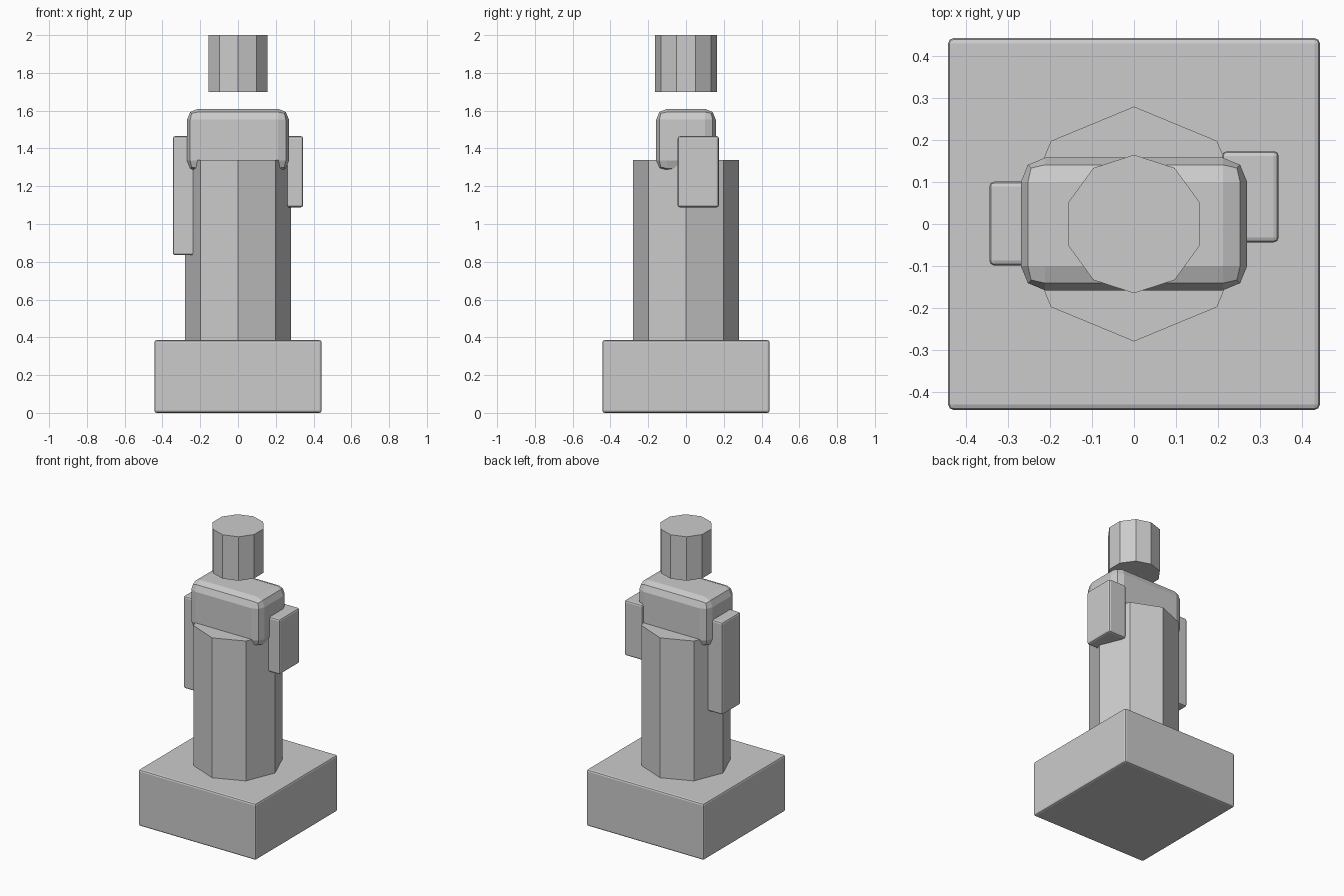
import bpy
from math import pi

if "Cube" in bpy.data.objects:
    bpy.data.objects.remove(bpy.data.objects["Cube"])


def box(name, lo, hi, bevel, segments):
    """Bevelled box between two opposite corners."""
    centre = [(a + b) / 2 for a, b in zip(lo, hi)]
    bpy.ops.mesh.primitive_cube_add(size=1, location=centre)
    ob = bpy.context.object
    ob.name = name
    ob.scale = [b - a for a, b in zip(lo, hi)]
    bpy.ops.object.transform_apply(location=False, rotation=False, scale=True)
    mod = ob.modifiers.new("bevel", 'BEVEL')
    mod.width = bevel
    mod.segments = segments
    return ob


def prism(name, sides, radius, z0, z1):
    """Upright flat-sided column with a corner facing front and back."""
    bpy.ops.mesh.primitive_cylinder_add(vertices=sides, radius=radius,
                                        depth=z1 - z0, location=(0, 0, (z0 + z1) / 2))
    bpy.context.object.name = name


# Square base
box("plinth", (-0.443, -0.443, 0), (0.443, 0.443, 0.385), 0.012, 2)

# Octagonal body and ten-sided floating head
prism("torso", 8, 0.28, 0.38, 1.34)
prism("head", 10, 0.165, 1.70, 2.0)

# Rounded shoulder block
box("shoulders", (-0.27, -0.158, 1.277), (0.27, 0.158, 1.61), 0.058, 2)

# Long arm on one side, short broken arm on the other
box("long_arm", (-0.345, -0.099, 0.835), (-0.21, 0.101, 1.465), 0.012, 2)
box("short_arm", (0.21, -0.044, 1.088), (0.345, 0.174, 1.465), 0.012, 2)
